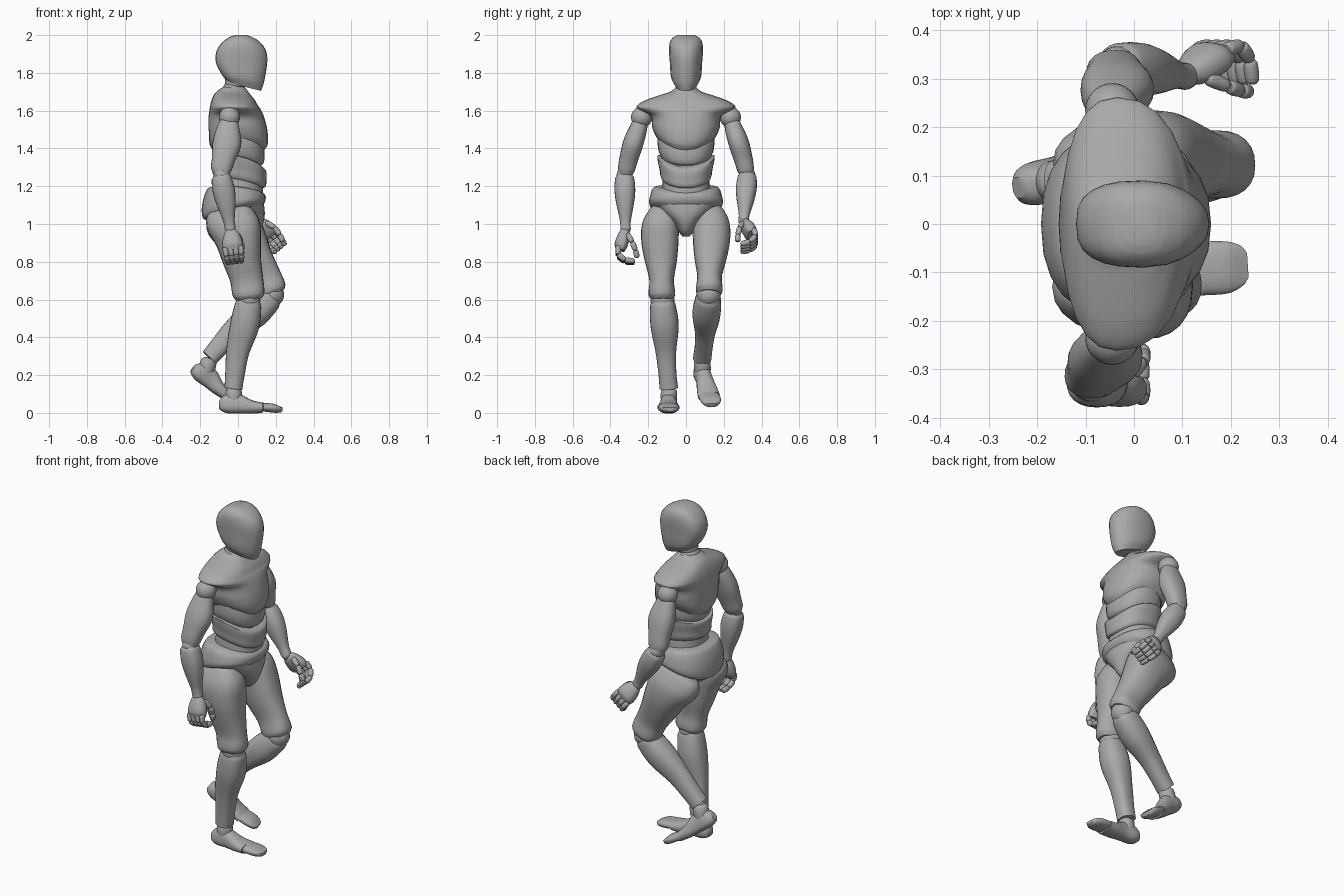
import bpy
import bmesh
from math import cos, sin, pi, radians, copysign
from mathutils import Vector

default_cube = bpy.data.objects.get("Cube")
if default_cube:
    bpy.data.objects.remove(default_cube, do_unlink=True)

# Single flat colour
grey = bpy.data.materials.new("matte grey")
grey.use_nodes = True
colour = (.4, .4, .4, 1)
grey.diffuse_color = colour
grey.node_tree.nodes["Principled BSDF"].inputs["Base Color"].default_value = colour

SIDES = 24


def finish(name, bm):
    """Turn a bmesh into a smooth object whose hard edges stay sharp."""
    bmesh.ops.recalc_face_normals(bm, faces=bm.faces)
    mesh = bpy.data.meshes.new(name)
    bm.to_mesh(mesh)
    bm.free()
    mesh.materials.append(grey)
    mesh.shade_smooth()
    mesh.set_sharp_from_angle(angle=radians(38))
    obj = bpy.data.objects.new(name, mesh)
    bpy.context.collection.objects.link(obj)
    return obj


def skin(name, rings):
    """Bridge a series of rings and cap both ends."""
    bm = bmesh.new()
    loops = [[bm.verts.new(point) for point in ring] for ring in rings]
    for upper, lower in zip(loops, loops[1:]):
        for i in range(SIDES):
            j = (i + 1) % SIDES
            bm.faces.new((upper[i], upper[j], lower[j], lower[i]))
    bm.faces.new(loops[0])
    bm.faces.new(loops[-1])
    return finish(name, bm)


def resample(rows, steps=4):
    """Smoothly interpolate section rows; the first column is the position."""
    def slope(i):
        before, after = rows[max(i - 1, 0)], rows[min(i + 1, len(rows) - 1)]
        return [(b - a) / (after[0] - before[0]) for a, b in zip(before, after)]

    result = []
    for i in range(len(rows) - 1):
        span = rows[i + 1][0] - rows[i][0]
        columns = list(zip(rows[i], rows[i + 1], slope(i), slope(i + 1)))
        for k in range(steps):
            u = k / steps
            v = 1 - u
            result.append([p * (1 + 2 * u) * v * v + q * u * u * (3 - 2 * u)
                           + span * (m * u * v * v - n * u * u * v)
                           for p, q, m, n in columns])
    return result + [list(rows[-1])]


def section(power):
    """Unit superellipse; a lower power gives a boxier outline."""
    for i in range(SIDES):
        angle = 2 * pi * i / SIDES
        c, s = cos(angle), sin(angle)
        yield copysign(abs(c) ** power, c), copysign(abs(s) ** power, s)


def trunk(name, rows, middle=0, power=.85, taper=0):
    """Horizontal sections: height, back, front, half width, tilt, side lift."""
    rings = []
    for z, back, front, half, tilt, lift in resample(rows):
        ring = []
        for c, s in section(power):
            x = middle + c * (front - middle if c > 0 else middle - back)
            y = half * s * (1 - taper * max(c, 0) ** 2)
            ring.append((x, y, z + tilt * x + lift * y * y))
        rings.append(ring)
    return skin(name, rings)


def frame(start, end, side):
    """Axis, outward and forward directions of a limb."""
    axis = (end - start).normalized()
    out = Vector((0, side, 0))
    out = (out - axis * out.dot(axis)).normalized()
    return axis, out, axis.cross(out) * side


def limb(name, start, end, rows, side=1, power=.85):
    """Sections along an axis: position, back, front, inner, outer radius."""
    start, end = Vector(start), Vector(end)
    axis, out, forward = frame(start, end, side)
    rings = []
    for t, back, front, inner, outer in resample(rows):
        centre = start.lerp(end, t)
        rings.append([centre + forward * c * (front if c > 0 else back)
                      + out * s * (outer if s > 0 else inner)
                      for c, s in section(power)])
    return skin(name, rings)


def ball(name, centre, radius):
    bm = bmesh.new()
    bmesh.ops.create_uvsphere(bm, u_segments=24, v_segments=14, radius=radius)
    bmesh.ops.translate(bm, verts=bm.verts, vec=centre)
    return finish(name, bm)


def tube(name, start, end, radius, side=1):
    rows = [(t, *[radius * k] * 4) for t, k in ((0, .65), (.15, 1), (.85, .95), (1, .6))]
    return limb(name, start, end, rows, side, 1)


# Head and neck
trunk("head", [
    (1.735, -.05, .122, .055, -.25, 0), (1.775, -.085, .138, .078, -.17, 0),
    (1.86, -.118, .155, .086, 0, 0), (1.92, -.112, .147, .09, 0, 0),
    (1.965, -.08, .115, .085, 0, 0), (1.99, -.045, .075, .066, 0, 0),
    (2, -.015, .045, .045, 0, 0)], .02, .72, .3)
tube("neck_upper", (-.01, 0, 1.79), (-.02, 0, 1.715), .052)
tube("neck_lower", (-.015, 0, 1.74), (-.04, 0, 1.64), .056)

# Torso shells, from the shoulders down
trunk("chest", [
    (1.725, -.08, .035, .05, 0, 0), (1.7, -.115, .055, .085, 0, 0),
    (1.68, -.13, .07, .145, 0, 0), (1.655, -.14, .09, .215, 0, 0),
    (1.628, -.147, .105, .258, 0, 0), (1.61, -.15, .118, .255, 0, 0),
    (1.575, -.155, .135, .192, 0, 0), (1.5, -.155, .155, .18, 0, .5),
    (1.42, -.15, .157, .165, 0, 2), (1.385, -.13, .135, .14, 0, 2.5)], -.035)
trunk("ribs", [
    (1.47, -.12, .12, .15, 0, 0), (1.39, -.125, .14, .148, 0, .5),
    (1.335, -.115, .135, .13, -.1, 1), (1.315, -.09, .11, .1, -.1, 1)])
trunk("waist", [
    (1.36, -.1, .11, .11, 0, 0), (1.22, -.11, .13, .125, 0, 0),
    (1.1, -.12, .13, .13, 0, 0)])
trunk("abdomen", [
    (1.325, -.115, .13, .135, -.2, 2), (1.312, -.132, .148, .152, -.2, 2),
    (1.26, -.128, .15, .14, -.2, 1.5), (1.225, -.125, .145, .132, -.2, 1.2),
    (1.212, -.1, .125, .11, -.2, 1)])
trunk("hip_belt", [
    (1.185, -.135, .12, .15, -.1, .6), (1.17, -.162, .142, .175, -.1, .6),
    (1.12, -.19, .147, .193, .1, .5), (1.075, -.185, .14, .193, .25, .8),
    (1.058, -.155, .125, .17, .25, .8)], -.02)
trunk("pelvis", [
    (1.12, -.16, .135, .175, 0, 0), (1.06, -.17, .142, .13, 0, 0),
    (1.01, -.15, .135, .075, 0, 0), (.96, -.08, .11, .04, 0, 0),
    (.935, -.04, .08, .02, 0, 0)], -.01)

# Shared limb profiles: position, back, front, inner, outer
THIGH = [(0, .09, .04, .03, .04), (.06, .16, .075, .06, .07), (.2, .177, .105, .088, .104),
         (.4, .138, .1, .088, .108), (.6, .112, .09, .078, .09), (.8, .085, .09, .062, .068),
         (.95, .08, .088, .068, .073), (1, .062, .072, .055, .058)]
SHIN = [(0, .055, .06, .055, .055), (.06, .066, .074, .067, .067), (.3, .075, .08, .076, .073),
        (.6, .072, .05, .052, .056), (.85, .058, .045, .045, .05), (1, .05, .045, .048, .05)]
FOOT = [(0, .018, .025, .022, .022), (.06, .03, .045, .037, .037), (.2, .04, .065, .045, .045),
        (.45, .038, .066, .042, .046), (.75, .037, .035, .052, .055), (1, .03, .024, .058, .06)]
TOES = [(0, .022, .024, .055, .056), (.6, .028, .018, .052, .055), (.9, .026, .005, .04, .04),
        (1, .02, 0, .025, .025)]
UPPER_ARM = [(0, .035, .035, .03, .035), (.15, .055, .058, .045, .045), (.45, .07, .082, .05, .058),
             (.75, .062, .06, .046, .052), (.9, .06, .05, .045, .045), (1, .045, .04, .035, .035)]
FOREARM = [(0, .042, .04, .04, .04), (.06, .055, .05, .05, .05), (.3, .06, .058, .055, .055),
           (.55, .05, .05, .046, .046), (.85, .031, .03, .029, .029), (1, .03, .028, .027, .027)]
PALM = [(0, .022, .022, .02, .02), (.3, .042, .045, .03, .034), (.75, .056, .056, .028, .042),
        (1, .05, .05, .018, .03)]


def leg(label, side, hip, knee, ankle, heel, sole_end, toe_tip):
    limb(label + "_thigh", hip, knee, THIGH, side)
    ball(label + "_knee", knee, .064)
    limb(label + "_shin", knee, ankle, SHIN, side)
    # Ankle joint reaches into the foot
    tube(label + "_ankle", ankle, Vector(heel).lerp(Vector(sole_end), .33), .042, side)
    limb(label + "_foot", heel, sole_end, FOOT, side)
    limb(label + "_toes", sole_end, toe_tip, TOES, side)


def hand(label, side, wrist, knuckles):
    wrist, knuckles = Vector(wrist), Vector(knuckles)
    axis, out, forward = frame(wrist, knuckles, side)

    def digit(name, joints, radius):
        points = [wrist + axis * a + out * b + forward * c for a, b, c in joints]
        for start, end, part in zip(points, points[1:], ("base", "middle", "tip")):
            tube(f"{label}_{name}_{part}", start, end, radius, side)

    ball(label + "_wrist", wrist, .028)
    limb(label + "_palm", wrist, knuckles, PALM, side)
    # Fingers curled inwards to meet the thumb
    for i, name in enumerate(("little_finger", "ring_finger", "middle_finger", "index_finger")):
        c = .027 * (i - 1.5)
        digit(name, [(.1, .02, c), (.147, .012, c), (.17, -.03, c * .9),
                     (.165, -.08, c * .8)], .0145)
    digit("thumb", [(.03, -.015, .03), (.07, -.05, .048), (.11, -.075, .045),
                    (.145, -.09, .035)], .0145)


def arm(label, side, shoulder, elbow, wrist, knuckles):
    ball(label + "_shoulder", shoulder, .056)
    limb(label + "_upper_arm", shoulder, elbow, UPPER_ARM, side)
    ball(label + "_elbow", elbow, .042)
    limb(label + "_forearm", elbow, wrist, FOREARM, side)
    hand(label, side, wrist, knuckles)


# Standing right leg and lifted left leg
leg("right", -1, (0, -.13, 1.1), (.055, -.125, .6), (-.022, -.09, .13),
    (-.1, -.09, .04), (.13, -.092, .03), (.235, -.085, .028))
leg("left", 1, (-.03, .128, 1.1), (.18, .12, .625), (-.15, .085, .29),
    (-.24, .075, .235), (-.05, .12, .09), (.04, .14, .05))

# Hanging right arm and left arm bent forwards
arm("right", -1, (-.045, -.235, 1.565), (-.088, -.325, 1.26),
    (-.04, -.32, .975), (-.025, -.342, .86))
arm("left", 1, (-.045, .235, 1.565), (-.035, .325, 1.26),
    (.105, .305, 1.015), (.17, .345, .935))
